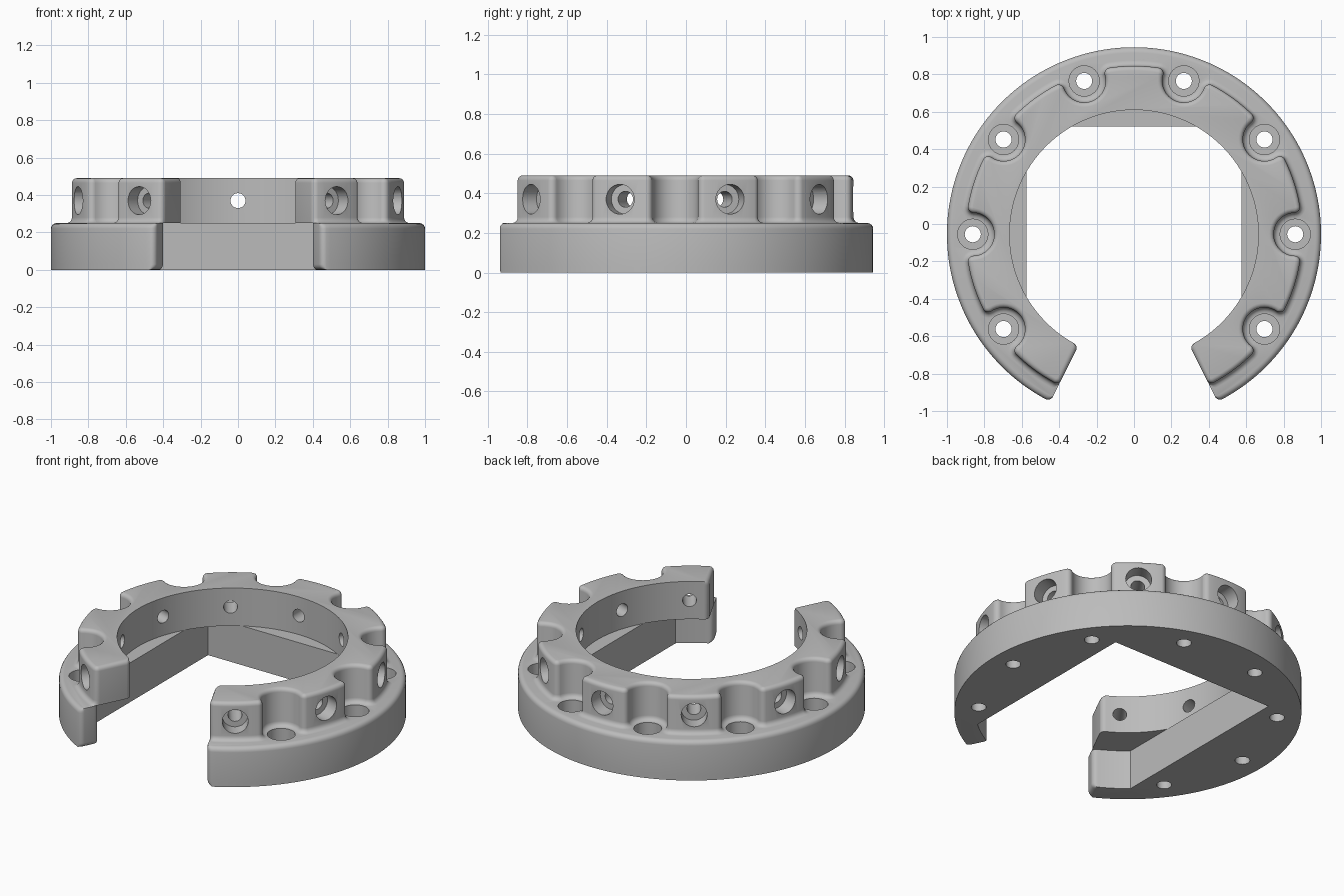
import bpy, bmesh
from math import sin, cos, radians, degrees, sqrt, pi, asin, atan2
from mathutils import Vector, Matrix

if "Cube" in bpy.data.objects:
    bpy.data.objects.remove(bpy.data.objects["Cube"])

CENTRE_Y = -0.055
END = -63.5                      # angle of the open ends
STEP = 36                        # spacing of bolts and side bores
BASE_R, BASE_TOP = 1.0, 0.25
RING_R, RING_IN, TOP = 0.9, 0.665, 0.49
BOLT_R, POCKET, ROUND = 0.862, 0.115, 0.03
SQUARE, RECESS = 0.575, 0.877

grey = bpy.data.materials.new("satin grey")
grey.use_nodes = True
grey.diffuse_color = (0.5, 0.5, 0.5, 1)
grey.node_tree.nodes["Principled BSDF"].inputs["Base Color"].default_value = (0.5, 0.5, 0.5, 1)


def polar(r, deg):
    return Vector((r * cos(radians(deg)), r * sin(radians(deg))))


def arc(centre, r, a, b, n):
    return [centre + polar(r, a + (b - a) * i / n) for i in range(n + 1)]


def end_corner(r, outer, o, o_end):
    """Rounded corner of an open end; o grows outward, o_end grows past the end."""
    along, past = polar(1, END), polar(1, END - 90)
    reach = r - ROUND if outer else r + ROUND
    c = along * sqrt(reach ** 2 - ROUND ** 2) - past * ROUND
    start = -90 if outer else -180
    pts = []
    for i in range(7):
        d = polar(1, END + start + 15 * i)
        pts.append(c + d * ROUND + along * o * max(0, d.dot(along)) + past * o_end * max(0, d.dot(past)))
    return pts


def mirrored(half):
    """Closes a half outline that starts and ends on x = 0."""
    return half + [Vector((-p.x, p.y)) for p in half[-2:0:-1]]


def base_outline(o, o_end):
    low = -sqrt(RECESS ** 2 - SQUARE ** 2)
    half = [Vector((0, SQUARE)), Vector((SQUARE, SQUARE))]
    half += arc(Vector((0, 0)), RECESS, degrees(atan2(low, SQUARE)), END + 2.5, 6)
    half += end_corner(RECESS, False, o, o_end) + end_corner(BASE_R, True, o, o_end)
    return mirrored(half + arc(Vector((0, 0)), BASE_R + o, END + 3, 90, 80))


def ring_outline(o, o_end):
    half = arc(Vector((0, 0)), RING_IN, 90, END + 3, 70)
    half += end_corner(RING_IN, False, o, o_end) + end_corner(RING_R, True, o, o_end)
    half += arc(Vector((0, 0)), RING_R + o, END + 4, -49, 5)
    side = POCKET + ROUND
    u = sqrt((RING_R - ROUND) ** 2 - side ** 2)
    lean = degrees(asin(side / (RING_R - ROUND)))
    for k in range(-1, 3):
        # scalloped pocket with rounded shoulders
        pts = arc(Vector((u, -side)), ROUND + o, -lean, 90, 6)
        pts += arc(Vector((BOLT_R, 0)), POCKET - o, -90, -270, 20)
        pts += arc(Vector((u, side)), ROUND + o, -90, lean, 6)
        half += [Matrix.Rotation(radians(STEP * k), 2) @ p for p in pts]
        last = 18 if k == 2 else STEP - 12
        half += arc(Vector((0, 0)), RING_R + o, STEP * k + 12, STEP * k + last, 6)
    return mirrored(half)


def loft(bm, layers, matrix=Matrix()):
    """Closed solid through (outline, z) layers."""
    loops = [[bm.verts.new(matrix @ Vector((p.x, p.y, z))) for p in pts] for pts, z in layers]
    for a, b in zip(loops, loops[1:]):
        for i in range(len(a)):
            j = (i + 1) % len(a)
            bm.faces.new((a[i], a[j], b[j], b[i]))
    bm.faces.new(loops[0][::-1])
    bm.faces.new(loops[-1])


def finish(bm, name):
    bmesh.ops.recalc_face_normals(bm, faces=bm.faces)
    mesh = bpy.data.meshes.new(name)
    bm.to_mesh(mesh)
    bm.free()
    obj = bpy.data.objects.new(name, mesh)
    obj.location.y = CENTRE_Y
    mesh.materials.append(grey)
    bpy.context.collection.objects.link(obj)
    return obj


def boolean(target, tool, operation):
    bpy.context.view_layer.objects.active = target
    mod = target.modifiers.new(operation.lower(), "BOOLEAN")
    mod.operation, mod.object, mod.solver = operation, tool, "EXACT"
    bpy.ops.object.modifier_apply(modifier=mod.name)
    bpy.data.objects.remove(tool)


def stepped_hole(bm, small, large, start, floor, stop, matrix):
    loft(bm, [(arc(Vector((0, 0)), r, 0, 348.75, 31), z) for r, z in
              ((small, start), (small, floor), (large, floor), (large, stop))], matrix)


quarter = [radians(22.5 * i) for i in range(5)]

# flange with square opening and rounded upper rim
bm = bmesh.new()
layers = [(base_outline(0, ROUND * (cos(t) - 1)), ROUND * (1 - sin(t))) for t in quarter[::-1]]
layers += [(base_outline(ROUND * (cos(t) - 1), 0), BASE_TOP + ROUND * (sin(t) - 1)) for t in quarter]
loft(bm, layers)
body = finish(bm, "clamp_ring")

# scalloped collar with filleted root and rounded top edge
bm = bmesh.new()
layers = [(ring_outline(ROUND * (1 - sin(t)), 0), BASE_TOP + ROUND * (1 - cos(t))) for t in quarter]
layers += [(ring_outline(0.025 * (cos(t) - 1), 0.025 * (cos(t) - 1)), TOP + 0.025 * (sin(t) - 1))
           for t in quarter]
loft(bm, layers)
boolean(body, finish(bm, "scalloped_collar"), "UNION")

# counterbored bolt holes through the flange
bm = bmesh.new()
for k in (-1, 0, 1, 2, 3, 4, 5, 6):
    p = polar(BOLT_R, STEP * k)
    stepped_hole(bm, 0.043, 0.081, -0.1, 0.12, 0.6, Matrix.Translation((p.x, p.y, 0)))
boolean(body, finish(bm, "bolt_cutters"), "DIFFERENCE")

# counterbored radial holes through the collar
bm = bmesh.new()
for k in range(-2, 7):
    turn = Matrix.Rotation(radians(STEP * k + 18), 4, "Z") @ Matrix.Rotation(pi / 2, 4, "Y")
    stepped_hole(bm, 0.04, 0.075, 0.5, 0.81, 1.1, Matrix.Translation((0, 0, 0.37)) @ turn)
boolean(body, finish(bm, "bore_cutters"), "DIFFERENCE")

bpy.ops.object.select_all(action="DESELECT")
body.select_set(True)
bpy.context.view_layer.objects.active = body
bpy.ops.object.shade_smooth_by_angle(angle=radians(30))
